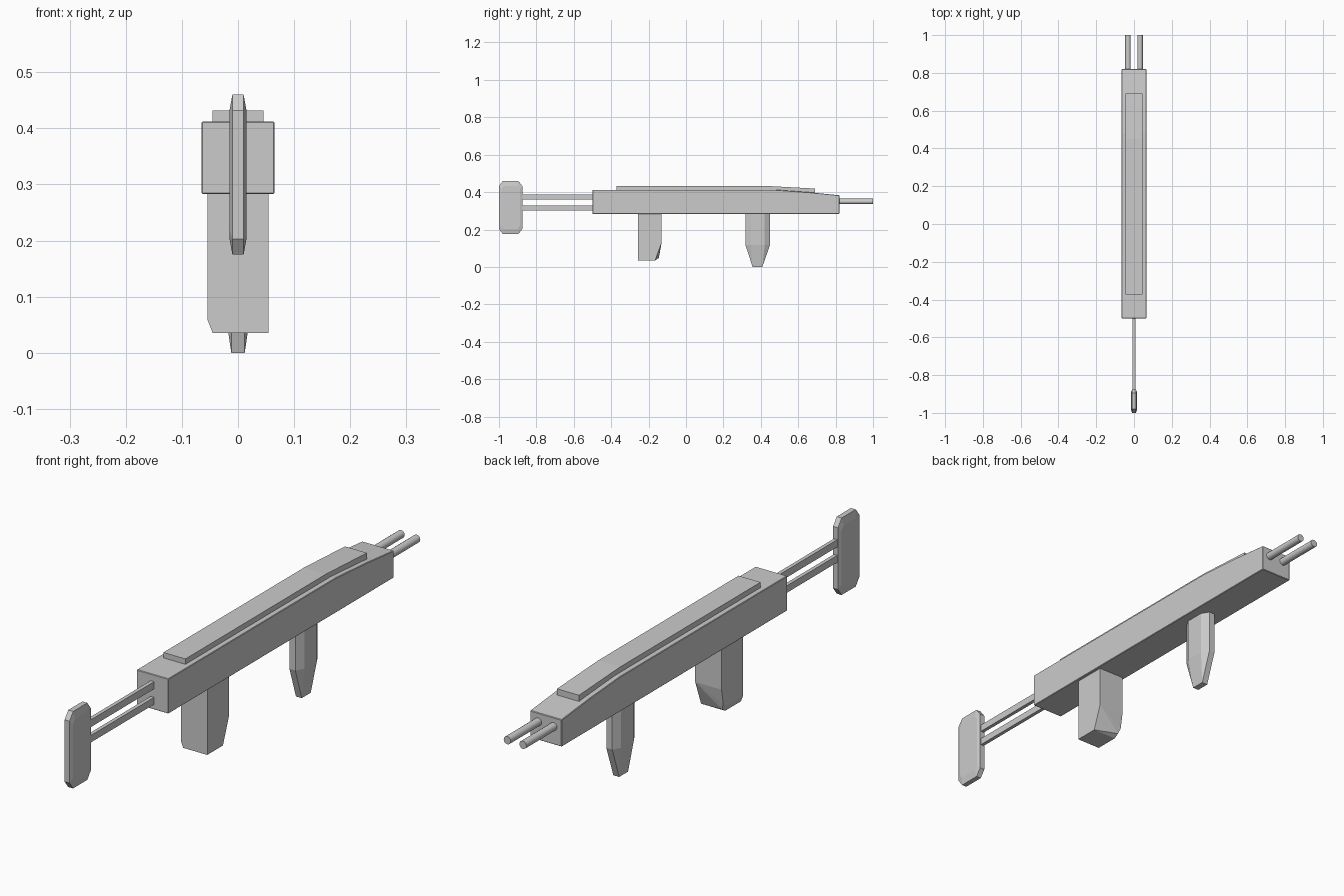
import bpy, bmesh, math

if "Cube" in bpy.data.objects:
    bpy.data.objects.remove(bpy.data.objects["Cube"])


def finish(bm, name, bevel=0.0):
    bmesh.ops.recalc_face_normals(bm, faces=bm.faces)
    me = bpy.data.meshes.new(name)
    bm.to_mesh(me)
    bm.free()
    ob = bpy.data.objects.new(name, me)
    bpy.context.collection.objects.link(ob)
    if bevel:
        mod = ob.modifiers.new("edge_bevel", 'BEVEL')
        mod.width = bevel
        mod.segments = 1
    return ob


def extrude_profile(name, pts, half_x, bevel=0.0):
    """Extrude a (y, z) side profile symmetrically across x."""
    bm = bmesh.new()
    f = bm.faces.new([bm.verts.new((-half_x, y, z)) for y, z in pts])
    r = bmesh.ops.extrude_face_region(bm, geom=[f])
    verts = [g for g in r['geom'] if isinstance(g, bmesh.types.BMVert)]
    bmesh.ops.translate(bm, verts=verts, vec=(2 * half_x, 0, 0))
    return finish(bm, name, bevel)


def hull(name, points):
    """Convex faceted solid from its corner points."""
    bm = bmesh.new()
    for p in points:
        bm.verts.new(p)
    r = bmesh.ops.convex_hull(bm, input=bm.verts)
    junk = [g for g in r['geom_interior'] if isinstance(g, bmesh.types.BMVert)]
    bmesh.ops.delete(bm, geom=junk, context='VERTS')
    bmesh.ops.dissolve_limit(bm, angle_limit=math.radians(1),
                             verts=bm.verts, edges=bm.edges)
    return finish(bm, name)


# Main body with sloping nose
extrude_profile("body", [(-0.50, 0.283), (0.82, 0.283), (0.82, 0.383), (0.66, 0.399),
                         (0.48, 0.412), (-0.50, 0.412)], 0.065, 0.002)

# Raised top strip following the body slope
extrude_profile("top_strip", [(-0.372, 0.405), (0.45, 0.405), (0.69, 0.39), (0.69, 0.419),
                              (0.45, 0.432), (-0.372, 0.432)], 0.045)

# Twin front tubes
for side, x in (("left", -0.032), ("right", 0.032)):
    bpy.ops.mesh.primitive_cylinder_add(vertices=16, radius=0.0145, depth=0.20,
                                        location=(x, 0.90, 0.35),
                                        rotation=(math.pi / 2, 0, 0))
    bpy.context.object.name = side + "_front_tube"
    bpy.ops.object.shade_smooth_by_angle(angle=math.radians(30))

# Rear support rods
for label, z0, z1 in (("upper", 0.36, 0.387), ("lower", 0.303, 0.329)):
    extrude_profile(label + "_rod", [(-0.89, z0), (-0.49, z0), (-0.49, z1), (-0.89, z1)], 0.007)

# Rear pad: chamfered octagon, thinner at its rim
pad = []
yc, zc = -0.9375, 0.3175
for hx, hy, hz, c in ((0.010, 0.0625, 0.1425, 0.028), (0.015, 0.049, 0.115, 0.016)):
    for sx in (-1, 1):
        for sy in (-1, 1):
            for sz in (-1, 1):
                pad.append((sx * hx, yc + sy * hy, zc + sz * (hz - c)))
                pad.append((sx * hx, yc + sy * (hy - c * 0.75), zc + sz * hz))
hull("rear_pad", pad)

# Rear block with cut front corner and one chamfered side
block = []
sections = (
    (0.054, [(-0.257, 0.29), (-0.131, 0.29), (-0.131, 0.128), (-0.165, 0.035), (-0.257, 0.035)]),
    (-0.045, [(-0.257, 0.035), (-0.165, 0.035), (-0.146, 0.047)]),
    (-0.054, [(-0.257, 0.29), (-0.131, 0.29), (-0.131, 0.128), (-0.141, 0.07), (-0.160, 0.058),
              (-0.257, 0.058)]),
)
for x, prof in sections:
    block += [(x, y, z) for y, z in prof]
hull("rear_block", block)

# Front handle: octagonal section tapering to a narrow foot
grip = []
for sx in (-1, 1):
    for sy in (-1, 1):
        for z in (0.29, 0.117):
            grip.append((sx * 0.012, 0.3835 + sy * 0.0655, z))
            grip.append((sx * 0.029, 0.3835 + sy * 0.037, z))
        grip.append((sx * 0.012, 0.382 + sy * 0.026, 0.0))
hull("front_handle", grip)
